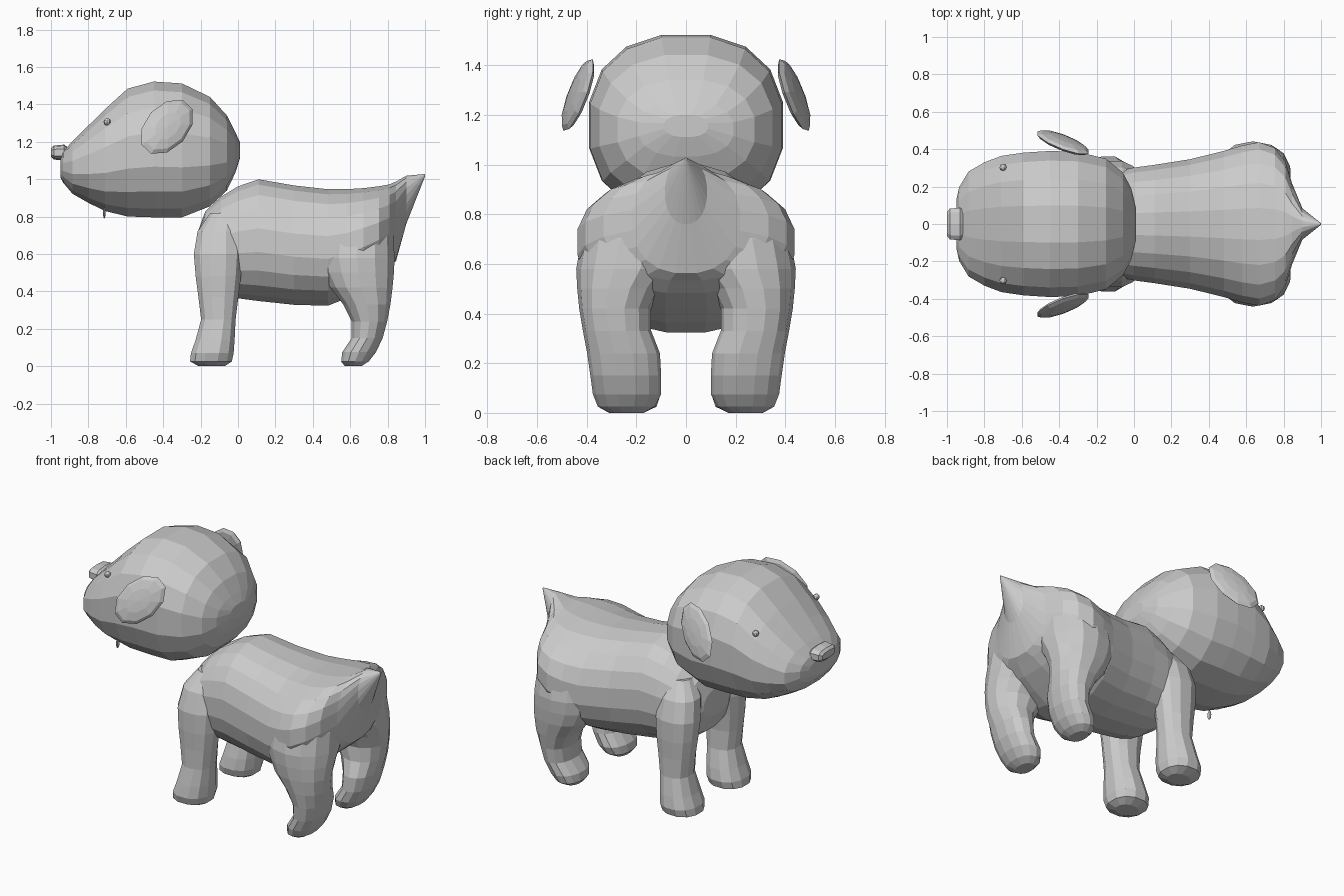
import bpy, bmesh, math
from mathutils import Vector, Matrix


def spow(v, p):
    return math.copysign(abs(v) ** p, v)


def finish(name, bm, paired=False):
    bmesh.ops.recalc_face_normals(bm, faces=bm.faces)
    me = bpy.data.meshes.new(name)
    bm.to_mesh(me)
    bm.free()
    ob = bpy.data.objects.new(name, me)
    bpy.context.collection.objects.link(ob)
    if paired:
        m = ob.modifiers.new("mirror", 'MIRROR')
        m.use_axis = (False, True, False)
        m.use_clip = False
        m.use_mirror_merge = False
    return ob


def loft(name, axis, rings, sides=16, power=2.4, paired=False):
    """Skin rounded-box rings: (position, a_min, a_max, b_min, b_max)."""
    bm = bmesh.new()
    loops = []
    for p, a0, a1, b0, b1 in rings:
        loop = []
        for i in range(sides):
            t = 2 * math.pi * (i + 0.5) / sides
            a = (a0 + a1) / 2 + (a1 - a0) / 2 * spow(math.cos(t), 2 / power)
            b = (b0 + b1) / 2 + (b1 - b0) / 2 * spow(math.sin(t), 2 / power)
            loop.append(bm.verts.new((p, a, b) if axis == 'x' else (a, b, p)))
        loops.append(loop)
    for lo, hi in zip(loops, loops[1:]):
        for i in range(sides):
            j = (i + 1) % sides
            bm.faces.new((lo[i], lo[j], hi[j], hi[i]))
    bm.faces.new(loops[0])
    bm.faces.new(loops[-1])
    return finish(name, bm, paired)


def ball(name, matrix, u=8, v=6, paired=False):
    bm = bmesh.new()
    bmesh.ops.create_uvsphere(bm, u_segments=u, v_segments=v, radius=1, matrix=matrix)
    return finish(name, bm, paired)


def place(loc, size):
    return Matrix.Translation(loc) @ Matrix.Diagonal((*size, 1))


# Torso tapering into the pointed tail: x, half width, bottom, top
torso = [(-0.215, .13, .55, .72), (-0.175, .225, .45, .83), (-0.09, .285, .39, .91),
         (0.0, .305, .36, .965), (0.11, .32, .345, 1.003), (0.30, .35, .325, .97),
         (0.48, .395, .32, .95), (0.58, .425, .36, .95), (0.67, .442, .42, .955),
         (0.755, .41, .48, .965), (0.81, .335, .53, .975), (0.845, .22, .56, .99),
         (0.90, .085, .76, 1.02), (1.0, .004, 1.015, 1.028)]
loft("body_and_tail", 'x', [(x, -w, w, b, t) for x, w, b, t in torso], 20, 2.25)

# Head: x, half width, bottom, top
head = [(-0.95, .13, 1.01, 1.11), (-0.935, .20, .98, 1.15), (-0.885, .285, .92, 1.205),
        (-0.80, .335, .87, 1.29), (-0.71, .37, .825, 1.38), (-0.59, .388, .795, 1.49),
        (-0.45, .397, .79, 1.528), (-0.30, .392, .79, 1.518), (-0.15, .355, .85, 1.445),
        (-0.06, .28, .935, 1.345), (-0.015, .195, 1.03, 1.255), (0.01, .09, 1.11, 1.20)]
loft("head", 'x', [(x, -w, w, b, t) for x, w, b, t in head], 16, 2.35)

# Front legs with forward paws: z, x range, y range
loft("front_legs", 'z', [
    (0.0, -.21, -.07, .17, .29), (0.025, -.26, -.03, .115, .35),
    (0.07, -.255, -.02, .10, .365), (0.14, -.23, -.015, .11, .355),
    (0.25, -.20, -.01, .135, .335), (0.37, -.215, .005, .14, .335),
    (0.48, -.23, .02, .13, .34), (0.60, -.24, .03, .11, .34),
    (0.72, -.22, .02, .09, .305), (0.82, -.15, .0, .09, .23)], 12, 2.3, True)

# Hind legs with broad haunches that sink into the torso
loft("hind_legs", 'z', [
    (0.0, .57, .66, .17, .31), (0.025, .55, .70, .125, .355),
    (0.075, .555, .74, .10, .375), (0.15, .605, .775, .10, .385),
    (0.24, .605, .80, .105, .398), (0.33, .56, .818, .14, .415),
    (0.42, .49, .83, .14, .43), (0.50, .45, .838, .10, .438), (0.58, .43, .842, .03, .442),
    (0.70, .44, .835, .01, .42), (0.80, .50, .80, .01, .33), (0.86, .56, .75, .03, .22)],
    14, 2.2, True)

# Ears: thin slanted discs
along = Vector((.22, -.12, .24)).normalized()
normal = Vector((.26, 1, .26)).normalized()
across = normal.cross(along).normalized()
normal = along.cross(across)
rot = Matrix((along, across, normal)).transposed().to_4x4()
ball("ears", Matrix.Translation((-.38, .435, 1.28)) @ rot
     @ Matrix.Diagonal((.182, .115, .028, 1)), 10, 6, True)

# Nose, eyes and the small off-centre tuft under the chin
loft("nose", 'x', [(-1.0, -.065, .065, 1.12, 1.165), (-.985, -.085, .085, 1.105, 1.18),
                   (-.93, -.09, .09, 1.10, 1.185), (-.91, -.075, .075, 1.11, 1.17)], 10, 3)
ball("eyes", place((-.70, .303, 1.307), (.019, .019, .019)), 8, 6, True)
ball("chin_tuft", place((-.715, -.18, .82), (.007, .016, .03)))
